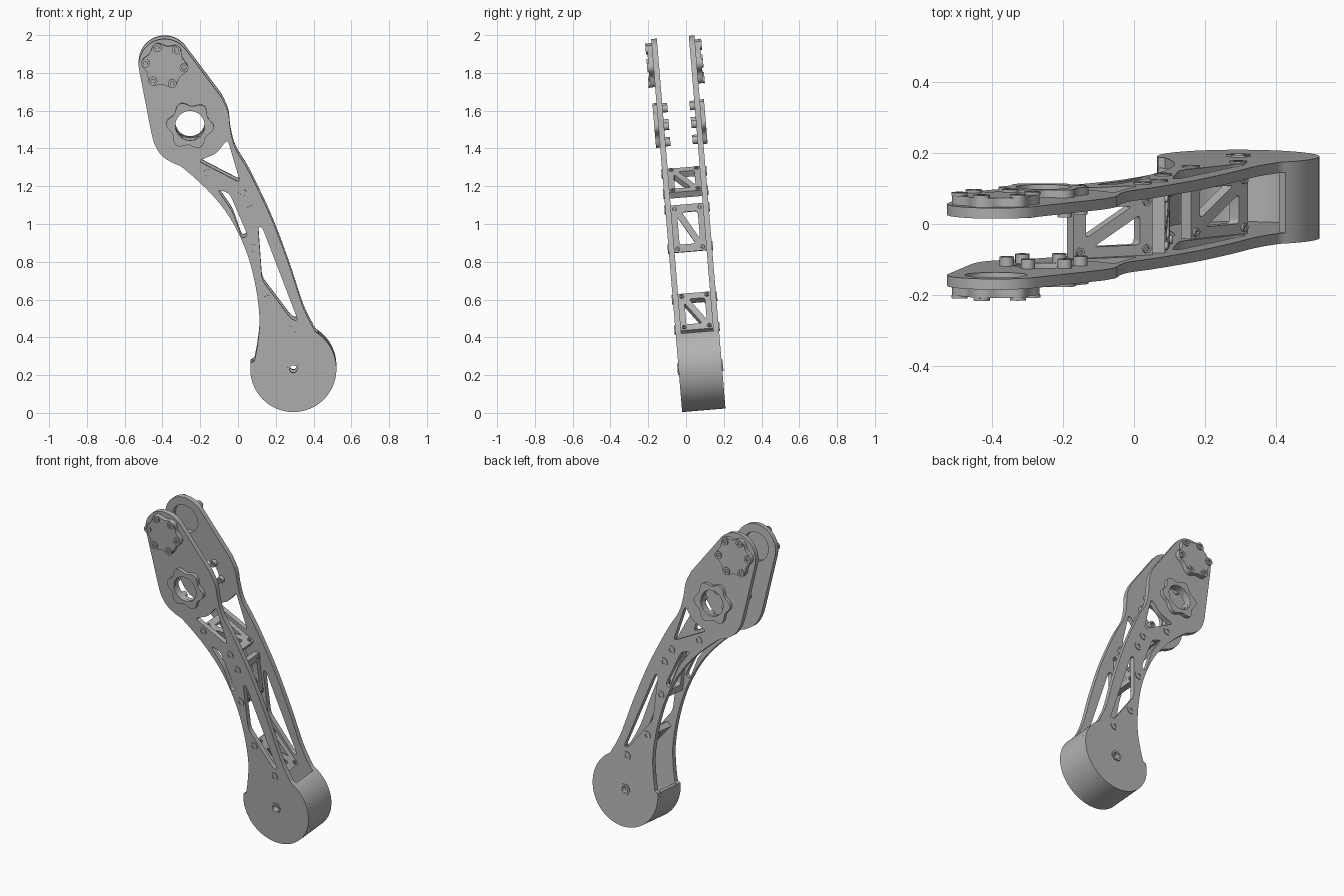
import bpy, bmesh
from math import cos, sin, pi, radians
from mathutils import Matrix, Vector

if "Cube" in bpy.data.objects:
    bpy.data.objects.remove(bpy.data.objects["Cube"])

grey = bpy.data.materials.new("plain_grey")
grey.use_nodes = True
grey.diffuse_color = (0.45, 0.45, 0.45, 1)
grey.node_tree.nodes["Principled BSDF"].inputs["Base Color"].default_value = grey.diffuse_color

# Working frame: X across, Y up along the leaning leg, Z toward the front
LEAN = radians(4.75)
FRAME = Matrix.Rotation(pi / 2 + LEAN, 4, 'X') @ Matrix.Scale(1 / cos(LEAN), 4, (0, 1, 0))
MID = -0.095


def arc(c, r, a0, a1, n):
    angles = [radians(a0 + (a1 - a0) * i / n) for i in range(n + 1)]
    return [(c[0] + r * cos(a), c[1] + r * sin(a)) for a in angles]


def circle(c, r, n=32):
    return arc(c, r, 0, 360, n)[:-1]


def lobed(c, r, bump, turn, n=96):
    """Closed outline with six rounded lobes."""
    out = []
    for i in range(n):
        a = 2 * pi * i / n
        k = r + bump * cos(6 * (a - radians(turn)))
        out.append((c[0] + k * cos(a), c[1] + k * sin(a)))
    return out


def smooth_path(pts, n=5):
    """Catmull-Rom curve through the points."""
    p = [Vector(q) for q in [pts[0]] + pts + [pts[-1]]]
    out = []
    for a, b, c, d in zip(p, p[1:], p[2:], p[3:]):
        for i in range(n):
            t = i / n
            out.append(tuple(0.5 * (2 * b + (c - a) * t + (2 * a - 5 * b + 4 * c - d) * t * t
                                    + (3 * b - a - 3 * c + d) * t ** 3)))
    return out + [pts[-1]]


def rounded(pts, r, n=5):
    """Polygon with softened corners."""
    out = []
    for i, q in enumerate(pts):
        p, a, b = Vector(q), Vector(pts[i - 1]), Vector(pts[(i + 1) % len(pts)])
        s = p + (a - p).normalized() * min(r, 0.4 * (a - p).length)
        e = p + (b - p).normalized() * min(r, 0.4 * (b - p).length)
        for k in range(n + 1):
            t = k / n
            out.append(tuple(s * (1 - t) ** 2 + p * 2 * t * (1 - t) + e * t * t))
    return out


def slab(name, loops, thick, place):
    """Filled outline with holes, thickened and set in the working frame."""
    cu = bpy.data.curves.new(name, 'CURVE')
    cu.dimensions, cu.fill_mode, cu.extrude = '2D', 'BOTH', thick / 2
    for loop in loops:
        sp = cu.splines.new('POLY')
        sp.points.add(len(loop) - 1)
        for pt, q in zip(sp.points, loop):
            pt.co = (q[0], q[1], 0, 1)
        sp.use_cyclic_u = True
    tmp = bpy.data.objects.new(name + "_outline", cu)
    bpy.context.collection.objects.link(tmp)
    me = bpy.data.meshes.new_from_object(tmp)
    bpy.data.objects.remove(tmp)
    bm = bmesh.new()
    bm.from_mesh(me)
    bmesh.ops.remove_doubles(bm, verts=bm.verts, dist=0.00005)
    bmesh.ops.transform(bm, matrix=FRAME @ place, verts=bm.verts)
    bmesh.ops.recalc_face_normals(bm, faces=bm.faces)
    bm.to_mesh(me)
    bm.free()
    me.name = name
    me.materials.clear()
    me.materials.append(grey)
    me.shade_smooth()
    me.set_sharp_from_angle(angle=radians(30))
    ob = bpy.data.objects.new(name, me)
    bpy.context.collection.objects.link(ob)
    return ob


def bolts(points, r):
    """Round heads with hexagonal sockets."""
    return [l for p in points for l in (circle(p, r, 20), circle(p, r * 0.5, 6))]


# Main centres
TOP, BEARING, FOOT = (-0.388, 1.843), (-0.254, 1.524), (0.293, 0.234)
FOOT_R = 0.228

# Side plate outline
left_edge = smooth_path([(-0.457, 1.476), (-0.44, 1.42), (-0.405, 1.365), (-0.35, 1.327),
                         (-0.29, 1.297), (-0.15, 1.17), (-0.04, 1.03), (0.045, 0.853),
                         (0.093, 0.673), (0.114, 0.493), (0.103, 0.361), (0.087, 0.277)])
right_edge = smooth_path([(0.41, 0.43), (0.346, 0.557), (0.272, 0.78), (0.177, 1.03),
                          (0.06, 1.275), (-0.013, 1.4), (-0.04, 1.5), (-0.052, 1.593),
                          (-0.087, 1.672)])
outline = (arc(TOP, 0.138, 36, 191, 28) + left_edge
           + arc(FOOT, FOOT_R, 172, 414.6, 56) + right_edge)

# Lightening windows
windows = [
    rounded([(-0.21, 1.335), (-0.115, 1.375), (-0.055, 1.45), (0.012, 1.22)], 0.025),
    rounded([(-0.11, 1.185), (-0.045, 1.165), (0.052, 0.94), (0.022, 0.925), (-0.03, 1.07)], 0.025),
    rounded([(0.107, 0.985), (0.128, 0.985), (0.318, 0.49), (0.285, 0.495),
             (0.127, 0.705)], 0.03),
]
plate_loops = [outline, *windows, circle(TOP, 0.088, 40), circle(BEARING, 0.083, 40),
               circle(FOOT, 0.02, 20)]

# Bolt positions
pairs = [((0.024, 1.16), (-0.16, 1.265)), ((0.082, 0.868), (0.07, 1.074)),
         ((0.293, 0.44), (0.16, 0.6))]
leg_points = [p for pair in pairs for p in pair]
cap_points = arc(TOP, 0.103, -7, 293, 5)
bearing_points = arc(BEARING, 0.104, -5, 295, 5)

# Both sides, mirrored about the middle
for side, s in (("front", 1), ("back", -1)):
    def at(offset):
        return Matrix.Translation((0, 0, MID + s * offset))
    slab(side + "_side_plate", plate_loops, 0.03, at(0.1))
    slab(side + "_end_cap", [lobed(TOP, 0.113, 0.011, -7)], 0.026, at(0.128))
    slab(side + "_cap_bolts", bolts(cap_points, 0.023), 0.008, at(0.145))
    slab(side + "_bearing_flange", [lobed(BEARING, 0.115, 0.012, -5), circle(BEARING, 0.078, 40)],
         0.022, at(0.126))
    slab(side + "_bearing_bolts", bolts(bearing_points, 0.02), 0.026, at(0.072))
    slab(side + "_leg_bolts", bolts(leg_points, 0.025), 0.005, at(0.1175))
    slab(side + "_foot_nut", [circle(FOOT, 0.035, 6), circle(FOOT, 0.02, 20)], 0.006, at(0.118))

# Curved foot wall between the plates
wall = arc(FOOT, FOOT_R, 172, 414.6, 72) + arc(FOOT, FOOT_R - 0.03, 414.6, 172, 72)
slab("foot_wall", [wall], 0.17, Matrix.Translation((0, 0, MID)))

# Cross braces with two triangular openings and corner bolts
for name, (p, q) in zip(("upper", "middle", "lower"), pairs):
    p, q = Vector((*p, 0)), Vector((*q, 0))
    d = (q - p).normalized()
    n = d.cross(Vector((0, 0, 1)))
    c = (p + q) / 2 + Vector((0, 0, MID))
    place = Matrix((d, (0, 0, 1), n)).transposed().to_4x4()
    place.translation = c
    h, w = (q - p).length / 2 + 0.022, 0.085
    i, j = h - 0.04, w - 0.03
    loops = [[(-h, -w), (h, -w), (h, w), (-h, w)],
             rounded([(-i, -j + 0.025), (-i, j), (i - 0.025, j)], 0.015),
             rounded([(i, j - 0.025), (i, -j), (-i + 0.025, -j)], 0.015)]
    slab(name + "_brace", loops, 0.036, place)
    corners = [(a * (h - 0.02), b * (w - 0.018)) for a in (-1, 1) for b in (-1, 1)]
    slab(name + "_brace_bolts", bolts(corners, 0.012), 0.008,
         place @ Matrix.Translation((0, 0, 0.022)))
